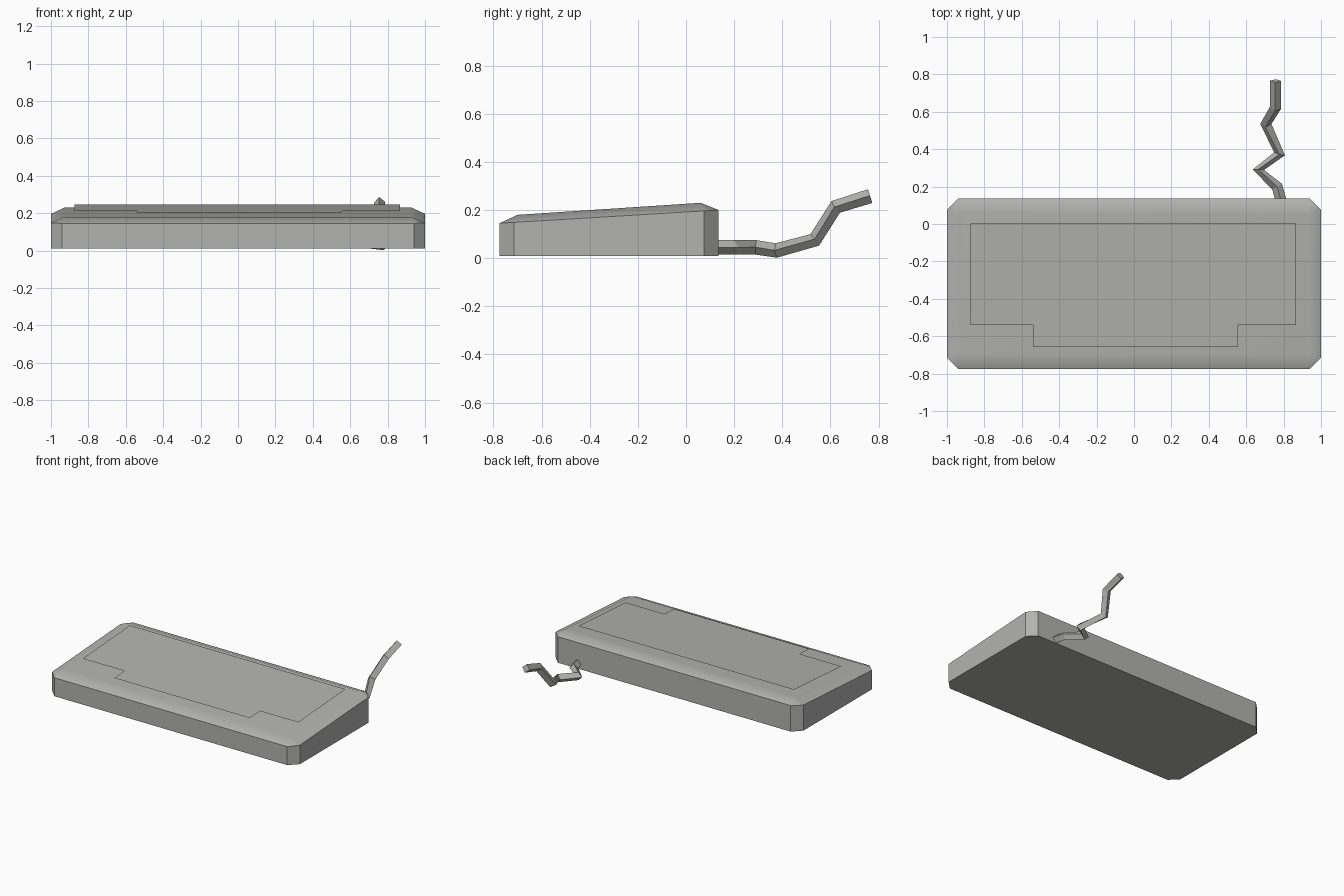
import bpy, bmesh, math

if "Cube" in bpy.data.objects:
    bpy.data.objects.remove(bpy.data.objects["Cube"])

grey = bpy.data.materials.new("plain_grey")
grey.diffuse_color = (0.45, 0.45, 0.44, 1)
grey.use_nodes = True
grey.node_tree.nodes["Principled BSDF"].inputs["Base Color"].default_value = grey.diffuse_color

def rim_z(y):
    return 0.145 + (y + 0.775) * 0.055 / 0.91

def top_z(y):
    return 0.18 + (y + 0.70) * 0.05 / 0.76

def chamfered(x, y0, y1, c):
    return [(-x + c, y0), (x - c, y0), (x, y0 + c), (x, y1 - c),
            (x - c, y1), (-x + c, y1), (-x, y1 - c), (-x, y0 + c)]

def finish(bm, name):
    bmesh.ops.recalc_face_normals(bm, faces=bm.faces[:])
    me = bpy.data.meshes.new(name)
    bm.to_mesh(me)
    bm.free()
    me.materials.append(grey)
    ob = bpy.data.objects.new(name, me)
    bpy.context.collection.objects.link(ob)
    return ob

# Wedge-shaped body with clipped corners and a sloped rim
bm = bmesh.new()
outer = chamfered(1.0, -0.775, 0.135, 0.06)
inner = chamfered(0.928, -0.70, 0.06, 0.004)
rings = [[bm.verts.new((x, y, 0.01)) for x, y in outer],
         [bm.verts.new((x, y, rim_z(y))) for x, y in outer],
         [bm.verts.new((x, y, top_z(y))) for x, y in inner]]
for a, b in zip(rings, rings[1:]):
    for i in range(8):
        j = (i + 1) % 8
        bm.faces.new((a[i], a[j], b[j], b[i]))
bm.faces.new(rings[0][::-1])
bm.faces.new(rings[2])
body = finish(bm, "body")
body.data.shade_smooth()
body.data.set_sharp_from_angle(angle=math.radians(35))
wn = body.modifiers.new("flat_top", 'WEIGHTED_NORMAL')
wn.keep_sharp = True

# Raised plates with sloping edges, following the tilted top
def raised_plate(name, outline):
    bm = bmesh.new()
    face = bm.faces.new([bm.verts.new((x, y, top_z(y))) for x, y in outline])
    bm.normal_update()
    bmesh.ops.inset_region(bm, faces=[face], thickness=0.013, use_even_offset=True)
    for v in face.verts:
        v.co.z += 0.021
    return finish(bm, name)

raised_plate("main_key_panel", [
    (-0.39, -0.655), (0.41, -0.655), (0.41, -0.54), (0.865, -0.54),
    (0.865, 0.003), (-0.875, 0.003), (-0.875, -0.54), (-0.39, -0.54)])
for side, x0, x1 in (("left", -0.54, -0.39), ("right", 0.41, 0.555)):
    raised_plate(side + "_small_key",
                 [(x0, -0.655), (x1, -0.655), (x1, -0.54), (x0, -0.54)])

# Four-sided kinked cable leaving the back
path = [(0.79, 0.11, 0.045), (0.765, 0.20, 0.045), (0.665, 0.29, 0.045),
        (0.778, 0.375, 0.032), (0.705, 0.535, 0.076), (0.757, 0.622, 0.213),
        (0.757, 0.765, 0.258)]
cu = bpy.data.curves.new("cable", 'CURVE')
cu.dimensions = '3D'
cu.bevel_depth = 0.03
cu.bevel_resolution = 0
cu.use_fill_caps = True
sp = cu.splines.new('POLY')
sp.points.add(len(path) - 1)
for p, co in zip(sp.points, path):
    p.co = (*co, 1)
sp.use_smooth = False
cu.materials.append(grey)
cable = bpy.data.objects.new("cable", cu)
bpy.context.collection.objects.link(cable)
